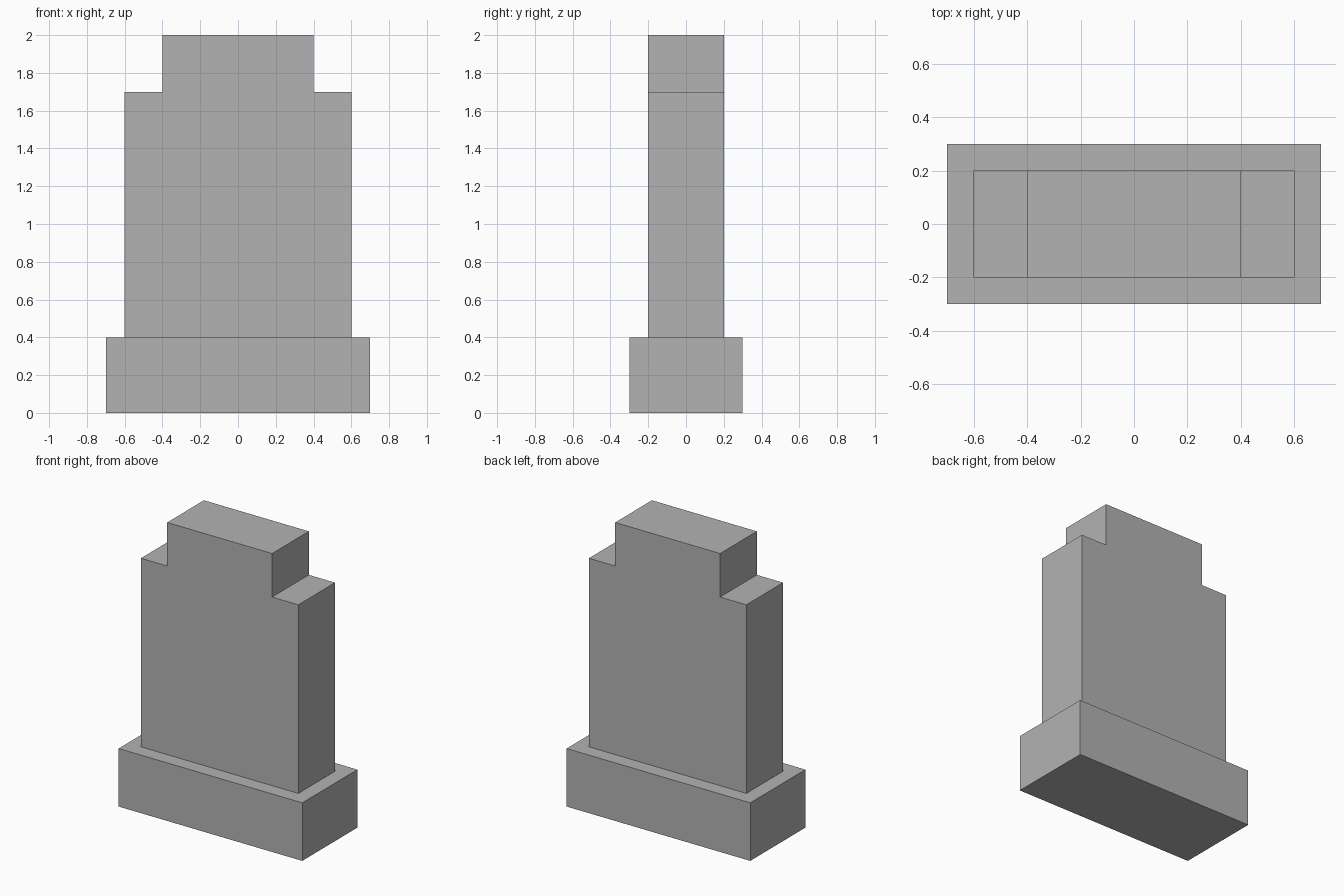
import bpy
import bmesh

cube = bpy.data.objects.get("Cube")
if cube:
    bpy.data.objects.remove(cube, do_unlink=True)

# Plain grey stone
stone = bpy.data.materials.new("grey_stone")
stone.use_nodes = True
colour = (0.45, 0.45, 0.45, 1)
stone.diffuse_color = colour
stone.node_tree.nodes["Principled BSDF"].inputs["Base Color"].default_value = colour


def extruded_profile(name, half_profile, depth):
    """Mirror a right-hand (x, z) outline and extrude it along y."""
    outline = half_profile + [(-x, z) for x, z in reversed(half_profile)]
    bm = bmesh.new()
    front = bm.faces.new([bm.verts.new((x, -depth / 2, z)) for x, z in outline])
    back = bmesh.ops.extrude_face_region(bm, geom=[front], use_keep_orig=True)["geom"]
    verts = [v for v in back if isinstance(v, bmesh.types.BMVert)]
    bmesh.ops.translate(bm, verts=verts, vec=(0, depth, 0))
    bmesh.ops.recalc_face_normals(bm, faces=bm.faces[:])
    mesh = bpy.data.meshes.new(name)
    bm.to_mesh(mesh)
    bm.free()
    mesh.materials.append(stone)
    obj = bpy.data.objects.new(name, mesh)
    bpy.context.collection.objects.link(obj)
    return obj


# Wide plinth and the stepped upright slab standing on it
extruded_profile("plinth", [(0.7, 0), (0.7, 0.4)], 0.6)
extruded_profile("stepped_slab", [(0.6, 0.4), (0.6, 1.7), (0.4, 1.7), (0.4, 2)], 0.4)
